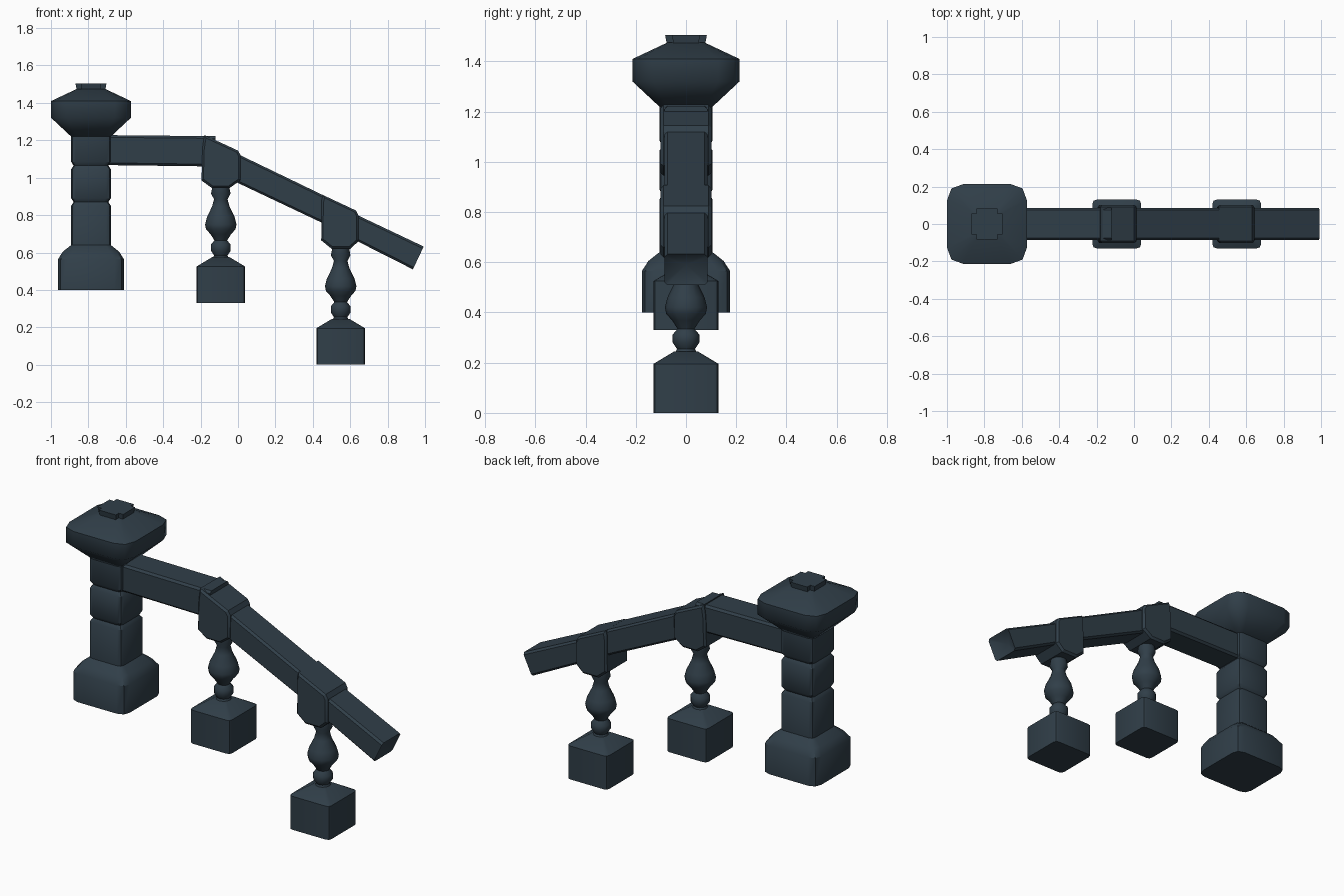
import bpy, bmesh, math
from mathutils import Vector

if "Cube" in bpy.data.objects:
    bpy.data.objects.remove(bpy.data.objects["Cube"])

mat = bpy.data.materials.new("dark slate blue")
mat.diffuse_color = (0.030, 0.049, 0.066, 1)
mat.use_nodes = True
mat.node_tree.nodes["Principled BSDF"].inputs["Base Color"].default_value = mat.diffuse_color


def finish(bm, name, angle=35):
    bmesh.ops.recalc_face_normals(bm, faces=bm.faces)
    me = bpy.data.meshes.new(name)
    bm.to_mesh(me)
    bm.free()
    me.materials.append(mat)
    ob = bpy.data.objects.new(name, me)
    bpy.context.collection.objects.link(ob)
    bpy.context.view_layer.objects.active = ob
    ob.select_set(True)
    bpy.ops.object.shade_smooth_by_angle(angle=math.radians(angle))
    ob.select_set(False)
    return ob


def loft(name, rings, angle=35):
    """Skin a list of equal-length point rings and cap both ends."""
    bm = bmesh.new()
    vs = [[bm.verts.new(p) for p in r] for r in rings]
    n = len(vs[0])
    for a, b in zip(vs, vs[1:]):
        for i in range(n):
            j = (i + 1) % n
            bm.faces.new((a[i], a[j], b[j], b[i]))
    bm.faces.new(vs[0])
    bm.faces.new(vs[-1])
    return finish(bm, name, angle)


def square_ring(x, z, h, c):
    """Square ring of half width h whose corners are rounded off by c."""
    k = h - c * 0.27
    corner = [(h, h - c), (k, k), (h - c, h)]
    pts = []
    for q in range(4):
        for px, py in corner:
            for _ in range(q):
                px, py = -py, px
            pts.append((x + px, py, z))
    return pts


# newel post: plinth, grooved shaft and bulging cap in one loft
PX = -0.786
post = [(0.176, 0.40, 0.05), (0.176, 0.565, 0.05), (0.15, 0.605, 0.05),
        (0.106, 0.64, 0.025), (0.106, 0.85, 0.025), (0.093, 0.87, 0.025),
        (0.106, 0.89, 0.025), (0.106, 1.045, 0.025), (0.093, 1.065, 0.025),
        (0.106, 1.085, 0.025), (0.106, 1.22, 0.025)]
cap = [(0.106, 1.22, 0.03), (0.213, 1.32, 0.085), (0.213, 1.41, 0.085),
       (0.075, 1.475, 0.02)]
loft("newel_post", [square_ring(PX, z, h, c) for h, z, c in post])
loft("newel_cap", [square_ring(PX, z, h, c) for h, z, c in cap], 50)

# cross-shaped finial
a, b = 0.083, 0.055
cross = []
for q in range(4):
    for p in ((a, -b), (a, b), (b, b)):
        v = Vector(p)
        for _ in range(q):
            v = Vector((-v.y, v.x))
        cross.append(v)
loft("finial", [[(PX + v.x * s, v.y * s, z) for v in cross]
                for s, z in ((0.88, 1.45), (1, 1.505))])


def rail(name, p, q, e, f, w, bev=0.012):
    """Bar between end edges: p, q = top and bottom start, e, f = top and bottom end."""
    rings = []
    for t, u in ((p, q), (e, f)):
        t, u = Vector(t), Vector(u)
        d = (u - t).normalized() * bev
        rings.append([(r.x, y, r.y) for r, y in
                      ((t, bev - w), (t, w - bev), (t + d, w), (u - d, w),
                       (u, w - bev), (u, bev - w), (u - d, -w), (t + d, -w))])
    return loft(name, rings)


rail("level_rail", (-0.75, 1.228), (-0.75, 1.068), (-0.12, 1.222), (-0.12, 1.06), 0.086)
rail("upper_sloped_rail", (-0.06, 1.155), (-0.06, 1.00), (0.50, 0.885), (0.50, 0.735), 0.086)
end = rail("lower_sloped_rail", (0.56, 0.837), (0.56, 0.700), (0.993, 0.632), (0.935, 0.510), 0.086)

# hollowed end of the lowest rail
bm = bmesh.new()
bm.from_mesh(end.data)
face = max(bm.faces, key=lambda f: f.calc_center_median().x)
hub = bmesh.ops.poke(bm, faces=[face])["verts"][0]
hub.co += Vector((-0.045, 0, 0.02))
bm.to_mesh(end.data)
bm.free()


def bracket(name, outline, w=0.102, bev=0.012):
    """Sleeve around the rail, side outline in x and z with softened flanks."""
    c = sum((Vector(p) for p in outline), Vector((0, 0))) / len(outline)
    rings = []
    for y, s in ((-w, bev), (bev - w, 0), (w - bev, 0), (w, bev)):
        rings.append([(c.x + (x - c.x) * (1 - s * 8), y, c.y + (z - c.y) * (1 - s * 8))
                      for x, z in outline])
    loft(name, rings, 25)


bracket("upper_bracket", [(-0.180, 1.228), (0.0, 1.145), (0.014, 1.12), (0.012, 0.985),
                          (-0.045, 0.945), (-0.14, 0.945), (-0.195, 0.985), (-0.190, 1.16)])
bracket("lower_bracket", [(0.455, 0.907), (0.63, 0.825), (0.644, 0.80), (0.644, 0.660),
                          (0.60, 0.62), (0.50, 0.62), (0.445, 0.665), (0.447, 0.88)])

# turned balusters on square blocks
turning = [(0.045, 0.235), (0.036, 0.255), (0.053, 0.28), (0.053, 0.312),
           (0.034, 0.335), (0.055, 0.368), (0.079, 0.395), (0.084, 0.42),
           (0.074, 0.46), (0.047, 0.515), (0.036, 0.555), (0.052, 0.585), (0.042, 0.64)]
block = [(0.130, 0.0, 0.022), (0.130, 0.195, 0.022), (0.047, 0.245, 0.01)]
for side, x, z0 in (("upper", -0.092, 0.33), ("lower", 0.549, 0.0)):
    loft(side + "_baluster",
         [[(x + r * math.cos(i * math.tau / 12), r * math.sin(i * math.tau / 12), z0 + z)
           for i in range(12)] for r, z in turning], 45)
    loft(side + "_baluster_block", [square_ring(x, z0 + z, h, c) for h, z, c in block], 30)
